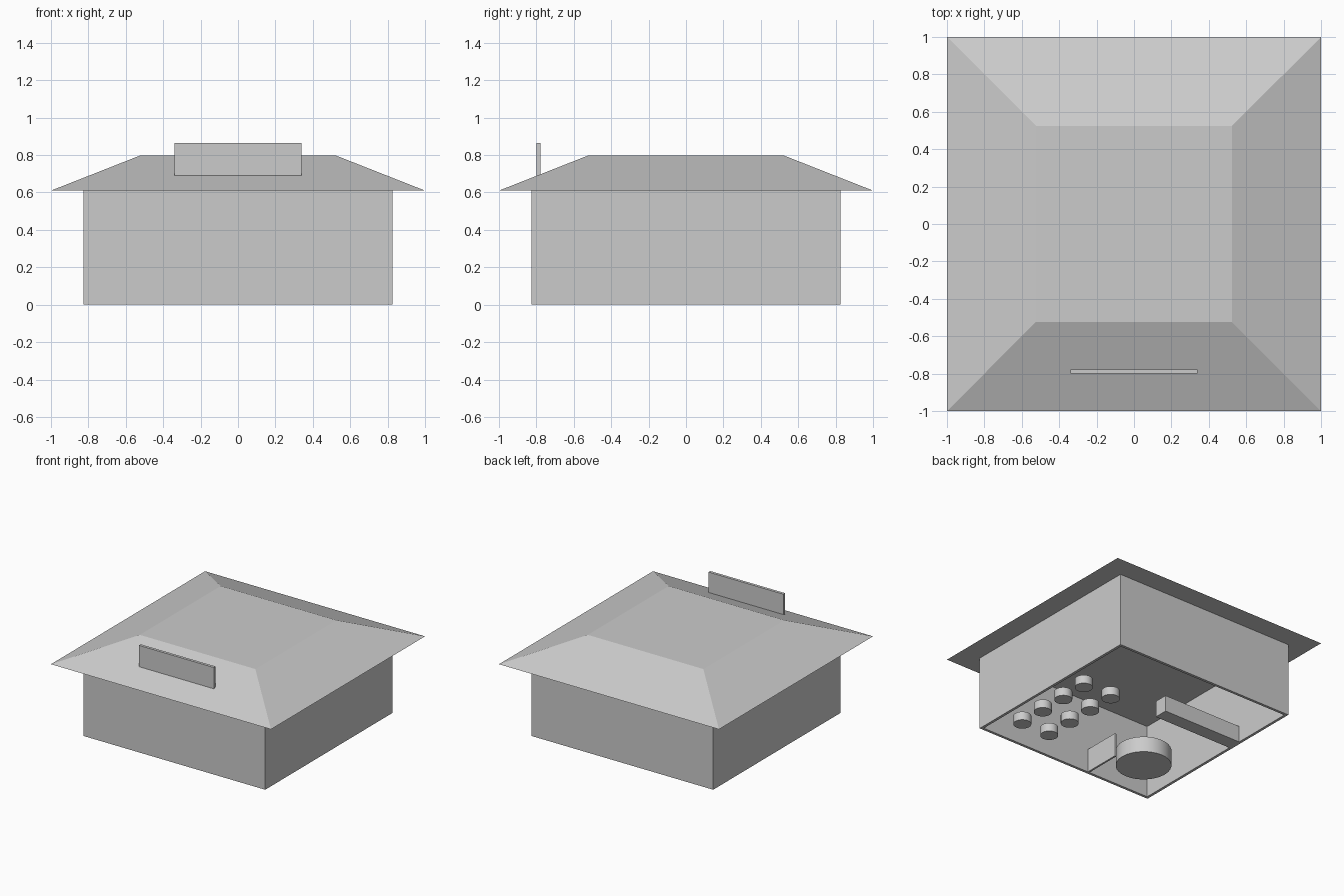
import bpy, bmesh

if "Cube" in bpy.data.objects:
    bpy.data.objects.remove(bpy.data.objects["Cube"])


def make(name, bm):
    bmesh.ops.recalc_face_normals(bm, faces=bm.faces)
    me = bpy.data.meshes.new(name)
    bm.to_mesh(me)
    bm.free()
    ob = bpy.data.objects.new(name, me)
    bpy.context.collection.objects.link(ob)
    return ob


def box(name, x0, x1, y0, y1, z0, z1):
    bm = bmesh.new()
    bmesh.ops.create_cube(bm, size=1)
    for v in bm.verts:
        v.co = (x1 if v.co.x > 0 else x0,
                y1 if v.co.y > 0 else y0,
                z1 if v.co.z > 0 else z0)
    return make(name, bm)


def drum(name, x, y, r, h):
    bpy.ops.mesh.primitive_cylinder_add(vertices=32, radius=r, depth=h,
                                        location=(x, y, h / 2))
    ob = bpy.context.object
    ob.name = name
    bpy.ops.object.shade_smooth_by_angle()
    return ob


OUT, INN, EAVE, TOP = 0.825, 0.803, 0.61, 0.797

# Walls: square ring, open at the bottom
bm = bmesh.new()
rings = [[bm.verts.new((sx * r, sy * r, z))
          for sx, sy in ((-1, -1), (1, -1), (1, 1), (-1, 1))]
         for r, z in ((OUT, 0), (OUT, EAVE), (INN, EAVE), (INN, 0))]
for a, b in zip(rings, rings[1:] + rings[:1]):
    for i in range(4):
        j = (i + 1) % 4
        bm.faces.new((a[i], a[j], b[j], b[i]))
make("walls", bm)

# Roof: flat-topped hip with overhanging eaves
roof = box("roof", -1, 1, -1, 1, EAVE, TOP)
for v in roof.data.vertices:
    if v.co.z > 0.7:
        v.co.x *= 0.525
        v.co.y *= 0.525

# Blank sign board standing on the front slope
box("sign_board", -0.34, 0.34, -0.80, -0.777, 0.69, 0.865)

# Interior counter and entrance partition
box("counter", -INN, -0.08, 0.16, 0.275, 0, 0.135)
box("partition", -0.235, -0.22, -INN, -0.485, 0, 0.195)

# Large round table and two rows of stools
drum("round_table", -0.48, -0.46, 0.21, 0.13)
for col, x in enumerate((0.355, 0.62)):
    for row in range(4):
        drum(f"stool_{col}_{row}", x, 0.15 - 0.24 * row, 0.068, 0.07)
